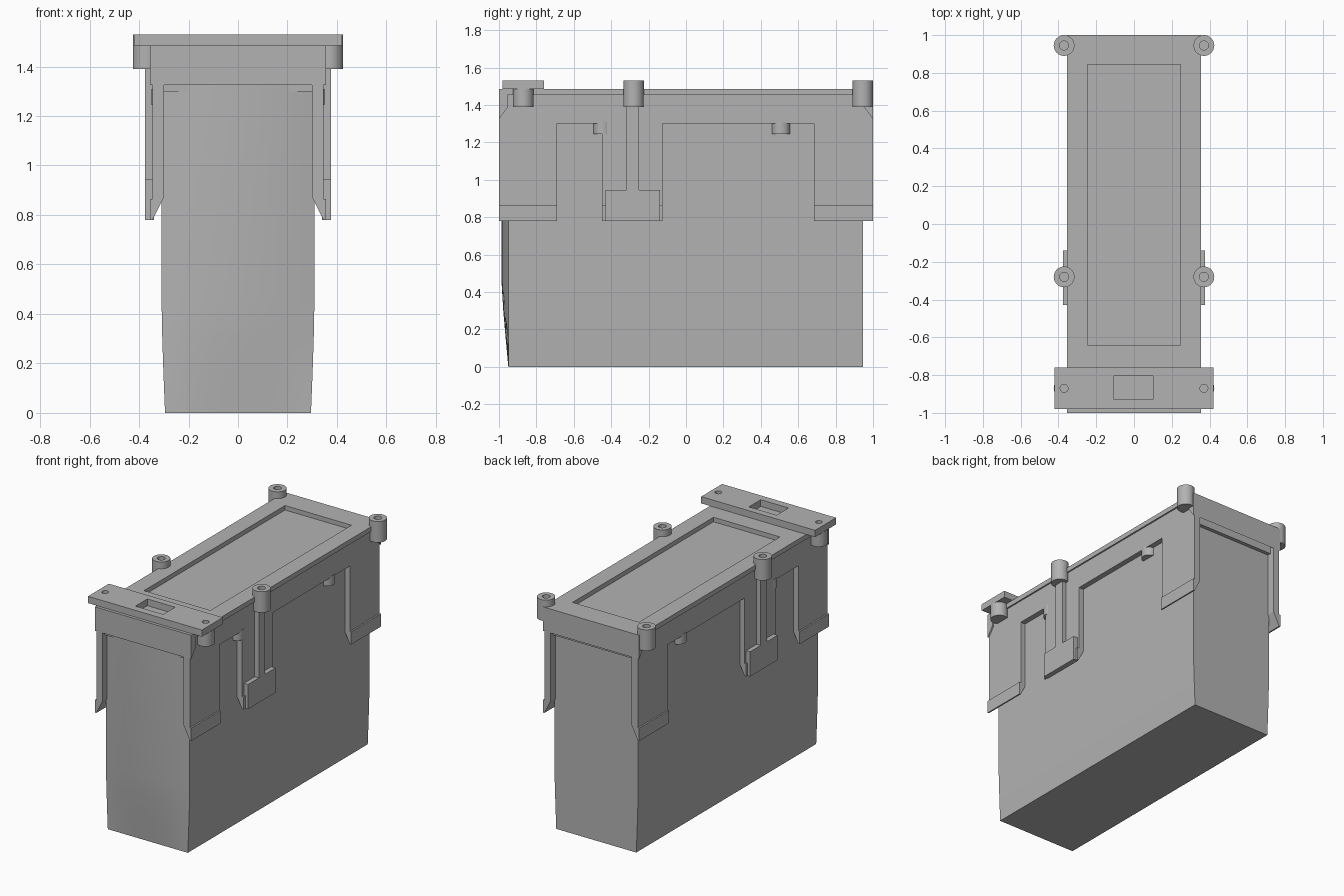
import bpy, bmesh, math

cube = bpy.data.objects.get("Cube")
if cube:
    bpy.data.objects.remove(cube, do_unlink=True)

grey = bpy.data.materials.new("plain_grey")
grey.use_nodes = True
colour = (0.45, 0.45, 0.45, 1)
grey.diffuse_color = colour
grey.node_tree.nodes["Principled BSDF"].inputs["Base Color"].default_value = colour


def finish(name, bm, smooth=False, mirror=False):
    bmesh.ops.recalc_face_normals(bm, faces=bm.faces[:])
    mesh = bpy.data.meshes.new(name)
    bm.to_mesh(mesh)
    bm.free()
    mesh.materials.append(grey)
    ob = bpy.data.objects.new(name, mesh)
    bpy.context.collection.objects.link(ob)
    if mirror:
        ob.modifiers.new("both_sides", 'MIRROR')
    if smooth:
        bpy.ops.object.select_all(action='DESELECT')
        ob.select_set(True)
        bpy.context.view_layer.objects.active = ob
        bpy.ops.object.shade_smooth_by_angle(angle=math.radians(30))
    return ob


def loft(name, rings, **kw):
    """Skin a stack of equal closed rings and cap both ends."""
    bm = bmesh.new()
    loops = [[bm.verts.new(p) for p in ring] for ring in rings]
    for a, b in zip(loops, loops[1:]):
        for i in range(len(a)):
            j = (i + 1) % len(a)
            bm.faces.new((a[i], a[j], b[j], b[i]))
    bm.faces.new(loops[0])
    bm.faces.new(loops[-1])
    return finish(name, bm, **kw)


def box(name, x, y, z, **kw):
    rings = [[(x[0], y[0], h), (x[1], y[0], h), (x[1], y[1], h), (x[0], y[1], h)] for h in z]
    return loft(name, rings, **kw)


def turned(name, x, y, profile, sides=32, **kw):
    """Turn a (radius, height) profile about a vertical axis."""
    turns = [2 * math.pi * i / sides for i in range(sides)]
    return loft(name, [[(x + r * math.cos(a), y + r * math.sin(a), z) for a in turns]
                       for r, z in profile], smooth=True, **kw)


def cut(target, cutter):
    cutter.hide_render = True
    cutter.hide_set(True)
    mod = target.modifiers.new("cut", 'BOOLEAN')
    mod.object = cutter
    mod.operation = 'DIFFERENCE'
    mod.solver = 'EXACT'


# Container body: tapered foot and a gently bowed front
rings = []
for z, half, bow in ((0, 0.295, 0), (0.15, 0.301, 0.014), (0.3, 0.306, 0.027),
                     (0.45, 0.309, 0.036), (1.4, 0.309, 0.036)):
    ring = [(half, 0.945, z), (-half, 0.945, z)]
    for i in range(17):
        t = i / 8 - 1
        ring.append((half * t, -0.95 - bow * (1 - t * t), z))
    rings.append(ring)
loft("container_body", rings, smooth=True)

# Lid: core, top flange with a sunken panel, and sloped end caps
box("lid_core", (-0.345, 0.345), (-0.97, 0.97), (1.3, 1.455))
flange = box("lid_flange", (-0.355, 0.355), (-1, 1), (1.453, 1.485))
cut(flange, box("panel_cutter", (-0.245, 0.245), (-0.64, 0.845), (1.4, 1.6)))
for side, label in ((-1, "front"), (1, "back")):
    profile = ((1, 1.325), (1, 1.455), (0.955, 1.455), (0.955, 1.385))
    loft(label + "_end_cap", [[(x, side * y, z) for y, z in profile]
                              for x in (-0.355, 0.355)])

# Hanging side legs with a thicker foot and an inner chamfer
leg_profile = ((0.3, 1.4), (0.345, 1.4), (0.345, 0.865), (0.355, 0.865),
               (0.355, 0.78), (0.345, 0.78), (0.3, 0.87))
for label, y0, y1 in (("front_leg", -1, -0.69), ("clip_leg", -0.45, -0.125),
                      ("back_leg", 0.685, 1)):
    loft(label, [[(x, y, z) for x, z in leg_profile] for y in (y0, y1)], mirror=True)

# Clip pad and its upright rib
box("clip_pad", (0.34, 0.375), (-0.43, -0.14), (0.78, 0.945), mirror=True)
box("clip_rib", (0.34, 0.375), (-0.317, -0.25), (0.94, 1.4), mirror=True)

# Small pegs below the lid edge
for label, y in (("front_peg", -0.445), ("back_peg", 0.508)):
    turned(label, 0.3, y, ((0.05, 1.245), (0.05, 1.31)), mirror=True)

# Screw bosses with blind holes, and plain ones under the cross plate
for label, y in (("middle_boss", -0.28), ("back_boss", 0.945)):
    turned(label, 0.37, y, ((0.055, 1.39), (0.055, 1.53), (0.024, 1.53), (0.024, 1.487)),
           mirror=True)
turned("front_boss", 0.37, -0.87, ((0.055, 1.39), (0.055, 1.487)), mirror=True)

# Cross plate with a window and two screw holes
plate = box("cross_plate", (-0.42, 0.42), (-0.98, -0.76), (1.485, 1.53))
cut(plate, box("window_cutter", (-0.105, 0.1), (-0.93, -0.805), (1.4, 1.6)))
for label, x in (("left_hole_cutter", 0.37), ("right_hole_cutter", -0.37)):
    cut(plate, turned(label, x, -0.87, ((0.021, 1.4), (0.021, 1.6))))
